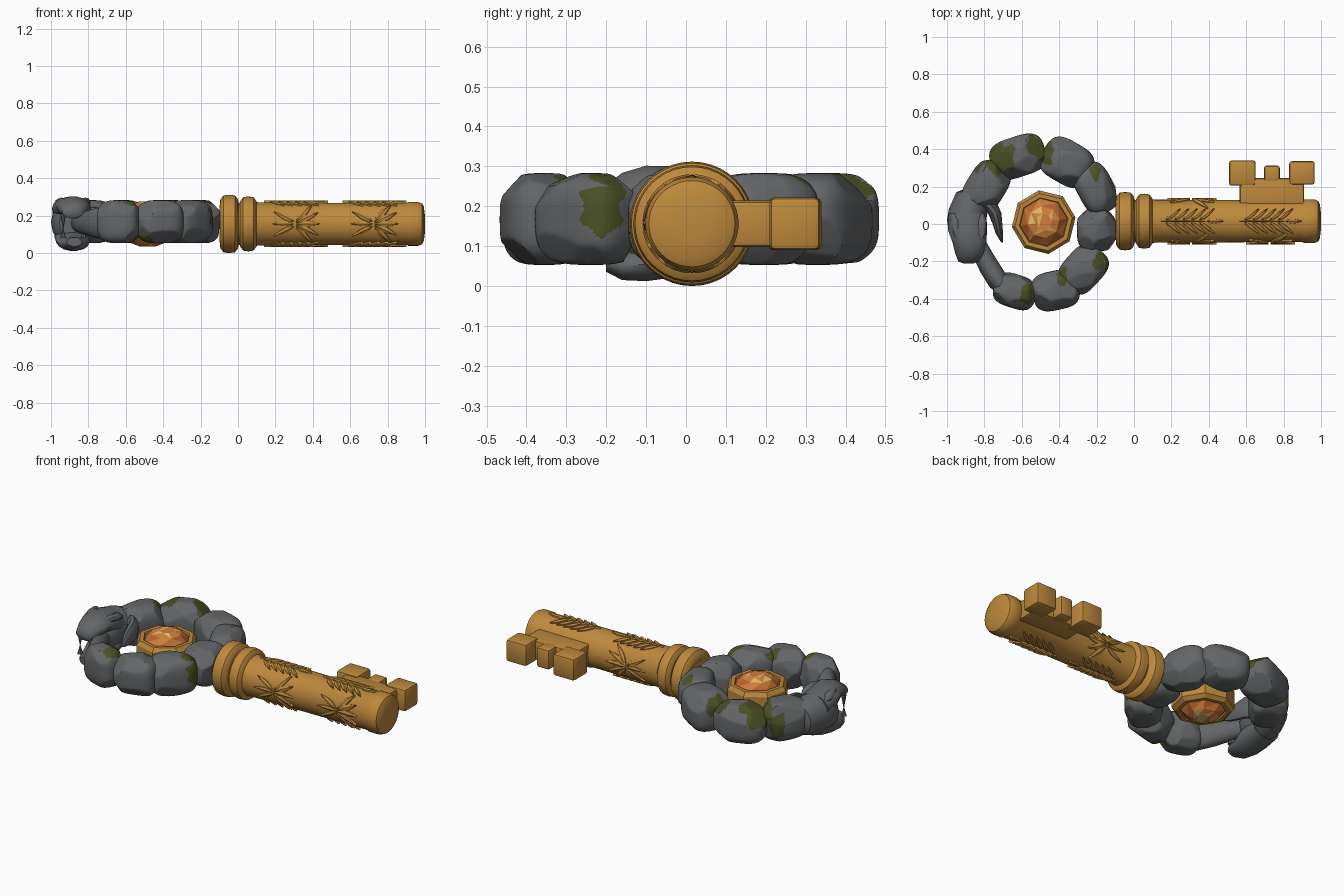
import bpy, bmesh, math, random
from mathutils import Vector, Matrix

random.seed(4)
if "Cube" in bpy.data.objects:
    bpy.data.objects.remove(bpy.data.objects["Cube"])


def material(name, r, g, b):
    m = bpy.data.materials.new(name)
    m.use_nodes = True
    m.diffuse_color = (r, g, b, 1)
    bsdf = next(n for n in m.node_tree.nodes if n.type == 'BSDF_PRINCIPLED')
    bsdf.inputs["Base Color"].default_value = (r, g, b, 1)
    return m


gold = material("gold", .51, .25, .045)
stone = material("grey_stone", .125, .13, .135)
moss = material("moss_green", .07, .08, .018)
gem_orange = material("gem_orange", .64, .21, .045)
gem_dark = material("gem_dark_orange", .47, .13, .025)
gem_light = material("gem_pale_yellow", .72, .5, .14)

AX_Y, AX_Z = .015, .156          # key axis
RADIUS = .113                    # shaft radius


def finish(name, bm, mats, angle=35):
    bmesh.ops.remove_doubles(bm, verts=bm.verts, dist=.0002)
    bmesh.ops.recalc_face_normals(bm, faces=bm.faces)
    mesh = bpy.data.meshes.new(name)
    bm.to_mesh(mesh)
    bm.free()
    ob = bpy.data.objects.new(name, mesh)
    bpy.context.collection.objects.link(ob)
    for m in mats:
        mesh.materials.append(m)
    if angle:
        bpy.ops.object.select_all(action='DESELECT')
        ob.select_set(True)
        bpy.context.view_layer.objects.active = ob
        bpy.ops.object.shade_smooth_by_angle(angle=math.radians(angle))
    return ob


def skin(bm, rings, closed=False):
    """Join rings of points with quads; open ends get a cap."""
    vs = [[bm.verts.new(p) for p in ring] for ring in rings]
    n = len(vs[0])
    pairs = list(zip(vs, vs[1:])) + ([(vs[-1], vs[0])] if closed else [])
    for a, b in pairs:
        for i in range(n):
            bm.faces.new((a[i], a[(i + 1) % n], b[(i + 1) % n], b[i]))
    if not closed:
        bm.faces.new(vs[0])
        bm.faces.new(vs[-1])


def lathe(bm, profile, matrix, sides, closed=False, turn=0):
    """Spin (height, radius) points about local z."""
    skin(bm, [[matrix @ Vector((r * math.cos(turn + math.tau * i / sides),
                                r * math.sin(turn + math.tau * i / sides), h))
               for i in range(sides)] for h, r in profile], closed)


def loft(name, sections, sides=14, angle=40):
    """Stone body through (x, y, z, half width, half height) sections."""
    bm = bmesh.new()
    skin(bm, [[(x + rx * math.cos(math.tau * i / sides), y,
                z + rz * math.sin(math.tau * i / sides)) for i in range(sides)]
              for x, y, z, rx, rz in sections])
    return finish(name, bm, [stone], angle)


# ---- shaft and collars, turned about the long axis
along_x = Matrix.Translation((0, AX_Y, AX_Z)) @ Matrix.Rotation(math.pi / 2, 4, 'Y')
bm = bmesh.new()
lathe(bm, [(-.1, .1), (.08, .122), (.11, .115), (.9, .111), (.91, .117), (.965, .117),
           (.985, .108), (.994, .09), (1, .04)], along_x, 40)
finish("shaft", bm, [gold])
for name, mid, half, big in (("inner_collar", -.047, .05, .156), ("outer_collar", .055, .045, .147)):
    bm = bmesh.new()
    lathe(bm, [(mid + half * s, big - d) for s, d in
               ((-1, .05), (-.95, .025), (-.6, .004), (0, 0), (.6, .004), (.95, .025), (1, .05))],
          along_x, 40)
    finish(name, bm, [gold])

# ---- key bit: plate with three teeth
for name, x0, x1, y0, y1, h in (("bit_plate", .565, .91, .07, .245, .058),
                                ("bit_tooth_inner", .508, .65, .205, .34, .066),
                                ("bit_tooth_middle", .695, .78, .22, .312, .06),
                                ("bit_tooth_outer", .83, .966, .21, .336, .066)):
    bm = bmesh.new()
    bmesh.ops.create_cube(bm, size=1)
    for v in bm.verts:
        v.co = ((x0 + x1) / 2 + v.co.x * (x1 - x0), (y0 + y1) / 2 + v.co.y * (y1 - y0),
                AX_Z + v.co.z * 2 * h)
    bmesh.ops.bevel(bm, geom=bm.edges[:], offset=.014, segments=2, profile=.5, affect='EDGES')
    finish(name, bm, [gold])


# ---- raised leaf ornament wrapped on the shaft
def leaf(bm, x, arc, heading, length, width, around):
    rows = []
    for k in range(8):
        t = k / 7
        w = width * math.sin(math.pi * t ** .8)
        row = []
        for side, lift in ((-1, -.004), (-.85, .006), (0, .011), (.85, .006), (1, -.004)):
            u = x + t * length * math.cos(heading) - side * w * math.sin(heading)
            a = around + (arc + t * length * math.sin(heading) + side * w * math.cos(heading)) / RADIUS
            r = RADIUS + lift
            row.append(bm.verts.new((u, AX_Y + r * math.cos(a), AX_Z + r * math.sin(a))))
        rows.append(row)
    for a, b in zip(rows, rows[1:]):
        for i in range(4):
            bm.faces.new((a[i], a[i + 1], b[i + 1], b[i]))


for label, around in (("top", 90), ("bottom", 270)):
    for place, x0 in (("inner", .14), ("outer", .56)):
        bm = bmesh.new()
        leaf(bm, x0, 0, 0, .25, .004, math.radians(around))
        for k in range(5):
            for s in (-1, 1):
                leaf(bm, x0 + .03 + k * .045, s * .006, s * .65, .1, .013, math.radians(around))
        leaf(bm, x0 + .25, 0, 0, .09, .013, math.radians(around))
        finish(f"{label}_{place}_sprig", bm, [gold], 25)
for label, around in (("front", 180), ("back", 0)):
    for place, x0 in (("inner", .18), ("outer", .6)):
        if label == "back" and place == "outer":
            continue
        bm = bmesh.new()
        for k in range(-2, 3):
            leaf(bm, x0 + .13, k * .006, k * .42, .13, .018, math.radians(around))
        for s in (-1, 1):
            leaf(bm, x0 + .12, s * .012, math.pi - s * .45, .12, .015, math.radians(around))
        leaf(bm, x0 + .12, 0, math.pi, .12, .012, math.radians(around))
        finish(f"{label}_{place}_blossom", bm, [gold], 25)

# ---- ring of worn stones, with moss patches near chosen spots
patches = [Vector(p) for p in ((-.49, .4, .25), (-.46, .36, .29), (-.73, .36, .24), (-.71, .29, .29),
                               (-.21, .28, .28), (-.14, -.21, .2), (-.17, -.2, .28), (-.39, -.27, .28),
                               (-.58, -.38, .28), (-.5, -.4, .06), (-.81, .3, .17))]
sizes = (.075, .05, .09, .05, .04, .07, .04, .04, .05, .05, .06)


def is_mossy(c):
    wobble = .014 * (math.sin(70 * c.x) + math.sin(60 * c.y + 2) * math.cos(80 * c.z))
    return any((c - p).length + wobble < s for p, s in zip(patches, sizes))


def ring_stone(name, x, y, turn, half_len, half_wide, half_tall=.115, power=3.2):
    bm = bmesh.new()
    bmesh.ops.create_icosphere(bm, subdivisions=5, radius=1)
    cuts = [(Vector([random.uniform(-1, 1) for _ in range(3)]).normalized(),
             random.uniform(.95, 1.1)) for _ in range(14)]
    place = Matrix.Translation((x, y, .168)) @ Matrix.Rotation(math.radians(turn), 4, 'Z')
    for v in bm.verts:
        p = v.co / sum(abs(c) ** power for c in v.co) ** (1 / power)
        for n, d in cuts:                       # chipped flats
            p -= n * max(0, p.dot(n) - d) * .9
        v.co = place @ Vector((p.x * half_len, p.y * half_wide, p.z * half_tall))
    for f in bm.faces:
        f.material_index = int(is_mossy(f.calc_center_median()))
    finish(name, bm, [stone, moss], 25)


for i, spec in enumerate(((-.2, -.03, 90, .115, .105), (-.205, .19, 118, .14, .098),
                          (-.36, .33, 150, .14, .115), (-.62, .36, 18, .15, .108),
                          (-.79, .2, 58, .14, .105), (-.27, -.24, 48, .135, .105),
                          (-.42, -.355, 12, .125, .105), (-.635, -.36, -18, .115, .09))):
    ring_stone(f"ring_stone_{i + 1}", *spec)

# ---- serpent head closing the ring, biting its own tail
loft("serpent_skull", [(-.85, .19, .165, .05, .05), (-.86, .17, .165, .09, .09),
                       (-.885, .08, .165, .105, .12), (-.895, .02, .165, .105, .125),
                       (-.89, -.04, .165, .1, .12), (-.885, -.08, .165, .07, .08)])
loft("upper_jaw", [(-.89, .06, .21, .1, .075), (-.89, -.03, .24, .105, .062),
                   (-.88, -.1, .25, .09, .053), (-.88, -.16, .235, .075, .05),
                   (-.885, -.2, .22, .055, .035), (-.885, -.212, .215, .025, .015)])
loft("lower_jaw", [(-.89, .06, .1, .09, .06), (-.885, -.03, .08, .095, .06),
                   (-.88, -.1, .055, .085, .044), (-.875, -.16, .05, .07, .036),
                   (-.875, -.2, .06, .04, .025)])
loft("tail", [(-.66, -.38, .16, .05, .07), (-.7, -.34, .16, .07, .09), (-.755, -.26, .16, .065, .08),
              (-.805, -.17, .16, .058, .065), (-.85, -.07, .16, .045, .05), (-.86, 0, .16, .02, .02)])
loft("cheek_horn", [(-.83, .11, .18, .03, .06), (-.78, .105, .18, .05, .07), (-.745, .06, .18, .036, .065),
                    (-.73, 0, .175, .026, .052), (-.72, -.05, .17, .02, .036), (-.705, -.1, .16, .004, .006)], 10)
for name, s in (("left", 1), ("right", -1)):
    loft(f"{name}_brow", [(-.885 + s * .075, .06, .255, .005, .005), (-.885 + s * .072, .02, .265, .025, .025),
                          (-.88 + s * .065, -.05, .275, .025, .022), (-.88 + s * .05, -.11, .27, .006, .006)], 8)
    for jaw, z0, z1 in (("upper", .21, .13), ("lower", .08, .13)):
        bm = bmesh.new()
        lathe(bm, [(z0, .016), (z1, .002)], Matrix.Translation((-.88 + s * .055, -.165, 0)), 8)
        finish(f"{name}_{jaw}_fang", bm, [stone])

# ---- faceted jewel in an eight-sided setting
at = Matrix.Translation((-.483, .01, .156))
bm = bmesh.new()
lathe(bm, [(-.075, .128), (-.075, .15), (-.055, .172), (.055, .172), (.078, .155), (.078, .132),
           (.05, .125), (-.05, .125)], at, 8, True, .15)
finish("jewel_setting", bm, [gold], 0)
bm = bmesh.new()
lathe(bm, [(-.12, .045), (-.105, .085), (-.06, .13), (0, .14), (.06, .13), (.105, .085), (.12, .045)],
      at, 8, turn=.15)
bmesh.ops.triangulate(bm, faces=bm.faces[:])
for i, f in enumerate(bm.faces):
    c = f.calc_center_median() - at.translation
    inner = math.hypot(c.x, c.y) < .08
    f.material_index = 2 if inner and i % 3 == 0 else (1 if i % 4 < 2 and not inner else 0)
finish("jewel", bm, [gem_orange, gem_dark, gem_light], 0)
